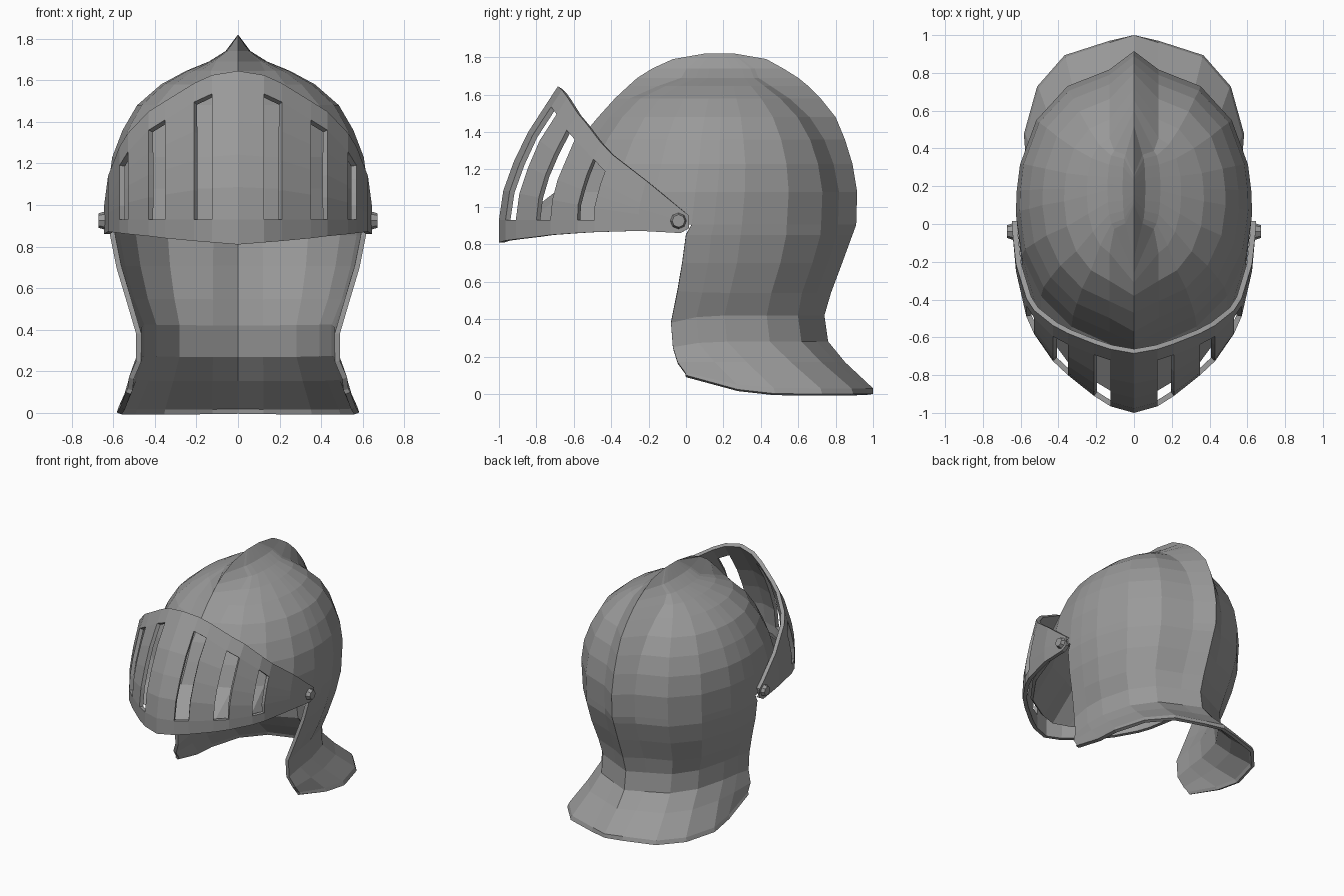
import bpy, bmesh
from math import sin, cos, radians, pi

if "Cube" in bpy.data.objects:
    bpy.data.objects.remove(bpy.data.objects["Cube"])

steel = bpy.data.materials.new("dark_steel")
steel.diffuse_color = (.32, .32, .32, 1)
steel.use_nodes = True
steel.node_tree.nodes["Principled BSDF"].inputs["Base Color"].default_value = steel.diffuse_color

def grid_object(name, rows, thickness, flip=False, hole=lambda i, j: False):
    """Skin rows of points (None = missing), mirror in x, thicken inwards."""
    bm = bmesh.new()
    v = [[bm.verts.new(p) if p else None for p in row] for row in rows]
    for i in range(len(v) - 1):
        for j in range(len(v[0]) - 1):
            q = [v[i][j], v[i][j + 1], v[i + 1][j + 1], v[i + 1][j]]
            if None in q or hole(i, j):
                continue
            bm.faces.new(q[::-1] if flip else q)
    me = bpy.data.meshes.new(name)
    bm.to_mesh(me)
    bm.free()
    me.materials.append(steel)
    ob = bpy.data.objects.new(name, me)
    bpy.context.collection.objects.link(ob)
    mirror = ob.modifiers.new("mirror", 'MIRROR')
    mirror.use_clip = True
    solid = ob.modifiers.new("thickness", 'SOLIDIFY')
    solid.thickness = thickness
    solid.offset = -1
    solid.thickness_clamp = 0.5
    return ob

# Helmet shell: rings from the neck flange up to the crest ridge
ANGLES = [0, 11, 32, 54, 74, 84, 90, 108, 128, 148, 168, 180]
# open neck rings: z back, z front edge, half width, y front edge, y back, y ridge, squareness
NECK = [(0.0, 0.10, .60, .0, .98, 1.0, .56),
        (.03, .115, .59, -.005, .97, 1.0, .56),
        (.17, .17, .525, -.045, .81, .85, .65),
        (.28, .25, .49, -.07, .71, .76, .77),
        (.42, .38, .49, -.08, .69, .74, .77),
        (.54, .55, .54, -.045, .71, .775, .77),
        (.70, .70, .585, -.02, .77, .835, .77),
        (.85, .85, .615, .0, .82, .89, .8)]
# closed dome rings: z, half width, y centre, y back, y front, ridge back, ridge front
DOME = [(.905, .62, .03, .825, -.90, .91, -.92),
        (1.08, .625, .05, .83, -.65, .915, -.70),
        (1.23, .605, .07, .80, -.585, .89, -.63),
        (1.36, .555, .08, .75, -.51, .85, -.57),
        (1.48, .485, .10, .67, -.42, .80, -.47),
        (1.58, .37, .12, .56, -.31, .72, -.38),
        (1.645, .25, .15, .46, -.16, .655, -.31),
        (1.69, .14, .18, .39, -.03, .60, -.26),
        (1.74, .06, .18, .37, 0, .52, -.18),
        (1.82, 0, .18, .26, .10, .43, -.07)]

def ring_point(deg, hw, yc, yb, yf, tip_b, tip_f, power):
    """Point on a squarish half ring with a fixed-width ridge at each end."""
    a = radians(deg)
    if deg in (0, 180):
        return 0, tip_f if deg else tip_b
    p = power if deg <= 90 else 1
    s1 = sin(radians(11 if deg <= 90 else 12)) ** p
    ridge = min(.13, hw * .75)
    x = ridge + (hw - ridge) * (sin(a) ** p - s1) / (1 - s1)
    c = cos(a)
    if deg <= 90:
        return x, yc + (yb - yc) * max(c, 0) ** p
    return x, yc - (yf - yc) * c

rows = []
for zb, zf, hw, yc, yb, tip, power in NECK:
    row = []
    for deg in ANGLES:
        if deg > 90:
            row.append(None)
            continue
        x, y = ring_point(deg, hw, yc, yb, 0, tip, 0, power)
        if zb < .1 and deg > 80:            # flange narrows at its front corner
            x *= .95 if deg < 90 else .90
        row.append((x, y, zb + (zf - zb) * (1 - cos(radians(deg))) ** 13))
    rows.append(row)
for z, hw, yc, yb, yf, tb, tf in DOME:
    row = []
    for deg in ANGLES:
        x, y = ring_point(deg, hw, yc, yb, yf, tb, tf, .84)
        row.append((x, y, z - (.03 if hw == 0 and deg in (0, 180) else 0)))
    rows.append(row)
grid_object("helmet_shell", rows, .025, flip=True)

# Raised visor: columns of x, y at the bottom, z bottom, z top
COLUMNS = [(0, -1.0, .81, 1.645), (.125, -.965, .82, 1.625), (.212, -.91, .827, 1.585),
           (.35, -.80, .84, 1.50), (.43, -.725, .85, 1.45), (.53, -.58, .86, 1.345),
           (.57, -.49, .865, 1.28), (.625, -.25, .872, 1.14), (.645, -.03, .86, .99),
           (.645, .015, .885, .955)]
LEAN = [(0, 0), (1.0, 0), (1.15, .04), (1.36, .13), (1.66, .325)]

def lean(z):
    for (z0, d0), (z1, d1) in zip(LEAN, LEAN[1:]):
        if z <= z1:
            return d0 + (d1 - d0) * (z - z0) / (z1 - z0)

def column_heights(zb, zt):
    low = min(.93, zb + (zt - zb) * .45)
    top = max(low + .01, zt - .09)
    return [zb] + [low + (top - low) * k / 4 for k in range(5)] + [zt]

heights = [column_heights(c[2], c[3]) for c in COLUMNS]
visor_rows = [[(c[0], c[1] + lean(h[i]), h[i]) for c, h in zip(COLUMNS, heights)]
              for i in range(7)]
grid_object("visor", visor_rows, .028,
            hole=lambda i, j: j in (1, 3, 5) and 1 <= i <= 4)

# Pivot bolts on both sides
for side, label in ((1, "right"), (-1, "left")):
    bpy.ops.mesh.primitive_cone_add(vertices=8, radius1=.05, radius2=.034, depth=.05,
                                    location=(side * .647, -.04, .925),
                                    rotation=(0, side * pi / 2, 0))
    bolt = bpy.context.object
    bolt.name = "pivot_bolt_" + label
    bolt.data.materials.append(steel)
